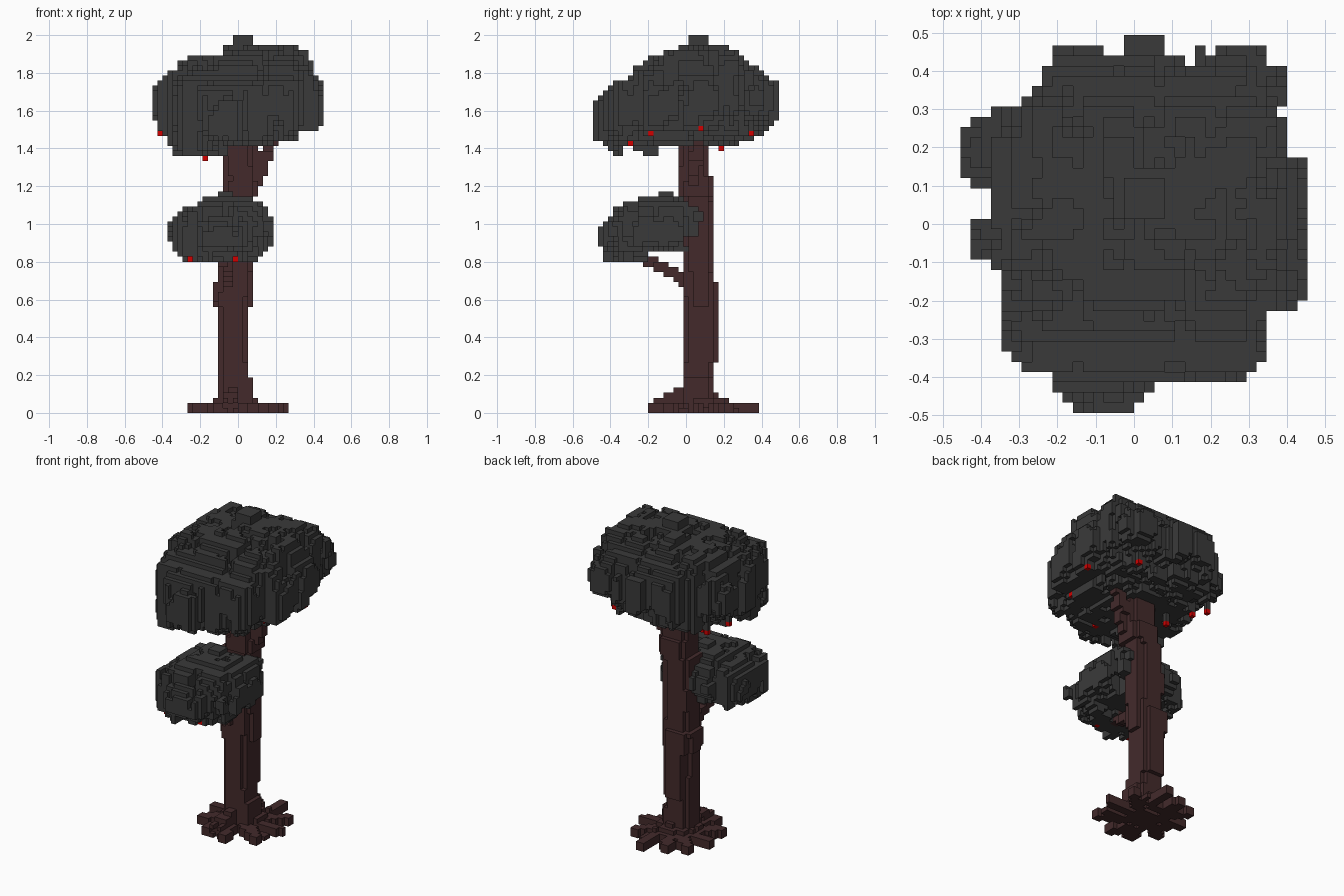
import bpy
import bmesh
from mathutils import Vector, noise

if "Cube" in bpy.data.objects:
    bpy.data.objects.remove(bpy.data.objects["Cube"], do_unlink=True)

V = 2 / 75  # edge length of one block


def material(name, rgb):
    m = bpy.data.materials.new(name)
    m.use_nodes = True
    m.diffuse_color = (*rgb, 1)
    bsdf = m.node_tree.nodes["Principled BSDF"]
    bsdf.inputs["Base Color"].default_value = (*rgb, 1)
    bsdf.inputs["Roughness"].default_value = 0.9
    return m


leaf = material("charcoal leaf", (0.042, 0.042, 0.042))
bark = material("dark red brown bark", (0.056, 0.023, 0.024))
red = material("berry red", (0.65, 0.0, 0.0))


# Block grid: block (i, j, k) is centred at ((i + .5)V, jV, (k + .5)V)
def centre(b):
    return Vector(((b[0] + 0.5) * V, b[1] * V, (b[2] + 0.5) * V))


def block(x, y, z):
    return (round(x / V - 0.5), round(y / V), max(0, round(z / V - 0.5)))


def all_blocks(z0, z1):
    for k in range(int(z0 / V), min(75, int(z1 / V) + 1)):
        for i in range(-17, 17):
            for j in range(-18, 19):
                yield (i, j, k)


SIDES = [((1, 0, 0), (0, 1, 0), (0, 0, 1)), ((0, 1, 0), (0, 0, 1), (1, 0, 0)),
         ((0, 0, 1), (1, 0, 0), (0, 1, 0))]


# Turn a set of blocks into a mesh holding only the outer faces
def build(name, blocks, mat):
    bm = bmesh.new()
    verts = {}
    for b in sorted(blocks):
        c = Vector(b)
        for n, u, w in SIDES:
            n, u, w = Vector(n), Vector(u), Vector(w)
            for s in (1, -1):
                if tuple(int(a) for a in c + n * s) in blocks:
                    continue
                ring = [(-1, -1), (1, -1), (1, 1), (-1, 1)][::s]
                face = []
                for p, q in ring:
                    g = c + (n * s + u * p + w * q) / 2
                    key = tuple(g)
                    if key not in verts:
                        verts[key] = bm.verts.new(((g.x + 0.5) * V, g.y * V, (g.z + 0.5) * V))
                    face.append(verts[key])
                bm.faces.new(face)
    mesh = bpy.data.meshes.new(name)
    bm.to_mesh(mesh)
    bm.free()
    mesh.materials.append(mat)
    ob = bpy.data.objects.new(name, mesh)
    bpy.context.collection.objects.link(ob)


def inside(poly, a, b):
    hit = False
    for (x1, y1), (x2, y2) in zip(poly, poly[1:] + poly[:1]):
        if (y1 > b) != (y2 > b) and a < x1 + (b - y1) * (x2 - x1) / (y2 - y1):
            hit = not hit
    return hit


# Bumpy dome (centre c, radii r, plan exponent e, slopes tilt) joined with clumps
# (x, y, z, radius), trimmed by outlines seen along each axis
def foliage(c, r, e, tilt, lump, clumps, top, front, side, z0, z1):
    out = set()
    for b in all_blocks(z0, z1):
        p = centre(b)
        if not (inside(front, p.x, p.z) and inside(side, p.y, p.z) and inside(top, p.x, p.y)):
            continue
        d = p - Vector(c)
        d.z -= tilt[0] * d.x + tilt[1] * d.y
        h = (abs(d.x / r[0]) ** e + abs(d.y / r[1]) ** e) ** (1 / e)
        bump = lump * (noise.noise(Vector((p.x * 11, p.y * 11, p.z * 5)))
                       + 0.5 * noise.noise(Vector((p.x * 22, p.y * 22, p.z * 8 + 5))))
        near = any((p.x - x) ** 2 + (p.y - y) ** 2 + (p.z - z) ** 2 < q * q
                   for x, y, z, q in clumps)
        if near or h ** 2.3 + abs(d.z / r[2]) ** 2 + bump < 1:
            out.add(b)
    # Drop loose blocks that touch no neighbour on most sides
    return {b for b in out if sum(tuple(int(t) + s * int(w) for t, w in zip(b, n)) in out
                                  for n, _, _ in SIDES for s in (1, -1)) > 1}


# Stamp blocks along a path of (x, y, z) points
def stroke(pts, r):
    out = set()
    for a, b in zip(pts, pts[1:]):
        a, b = Vector(a), Vector(b)
        for t in range(31):
            p = a.lerp(b, t / 30)
            out.add(block(*p))
            for ox in (-r, r):
                for oy in (-r, r):
                    for oz in (-r, r):
                        out.add(block(p.x + ox, p.y + oy, p.z + oz))
    return out


# Trunk: bands of (bottom z, top z, x min, x max, y min, y max)
trunk = set()
bands = [(0, .19, -.11, .08, -.015, .15), (.19, .27, -.11, .055, -.015, .15),
         (.27, .57, -.11, .055, -.015, .175), (.57, .70, -.135, .08, -.015, .175),
         (.70, 1.14, -.11, .08, -.015, .147), (1.14, 1.25, -.085, .11, -.04, .147),
         (1.25, 1.56, -.085, .11, -.045, .125)]
for z0, z1, xa, xb, ya, yb in bands:
    for b in all_blocks(z0, z1):
        p = centre(b)
        fx = abs((p.x - (xa + xb) / 2) / (xb - xa) * 2)
        fy = abs((p.y - (ya + yb) / 2) / (yb - ya) * 2)
        rough = 0.7 * noise.noise(Vector((p.x * 17, p.y * 17, p.z * 3)))
        if z0 <= p.z < z1 and max(fx, fy) <= 1 and fx ** 2.2 + fy ** 2.2 + rough < 1.12:
            trunk.add(b)

# Roots spread from the foot of the trunk, some with a side fork
roots = set()
for n, (x, y) in enumerate([(.24, .08), (.2, .24), (.06, .355), (-.08, .31), (-.19, .25),
                            (-.24, .11), (-.21, -.05), (-.1, -.14), (.03, -.175), (.19, -.09)]):
    a = Vector((-.02, .08, .1))
    e = Vector((x, y, .027))
    m = a.lerp(e, .5)
    m.z = .03
    across = (e - a).cross(Vector((0, 0, 1))).normalized()
    roots |= stroke([a, m + across * .02, e], .011)
    if n % 2:
        roots |= stroke([m + across * .02, a.lerp(e, .8) - across * .06 - Vector((0, 0, .03))], .004)
roots |= stroke([(-.02, .02, .1), (-.03, -.05, .08), (-.04, -.13, .04)], .02)
roots.add(block(.06, .21, .067))
roots -= trunk

# Branches reach into both leaf masses
branches = stroke([(.07, .05, 1.2), (.13, .05, 1.29), (.18, .06, 1.47)], .014)
branches |= stroke([(-.05, .02, .69), (-.05, -.08, .745), (-.09, -.26, .84)], .01)
branches -= trunk
wood = trunk | roots | branches

# Upper crown
top = [(-.455, .12), (-.455, .23), (-.4, .28), (-.32, .31), (-.24, .36), (-.24, .41),
       (-.19, .47), (-.08, .47), (-.08, .445), (-.03, .445), (-.03, .5), (.08, .5),
       (.08, .445), (.135, .47), (.345, .47), (.345, .41), (.4, .41), (.4, .31),
       (.375, .28), (.4, .28), (.4, .175), (.455, .17), (.455, -.14), (.43, -.225),
       (.345, -.225), (.345, -.36), (.29, -.41), (.08, -.41), (-.03, -.5), (-.16, -.5),
       (-.21, -.435), (-.21, -.385), (-.29, -.385), (-.345, -.33), (-.345, -.15),
       (-.375, -.09), (-.43, -.09), (-.43, .015), (-.375, .015), (-.375, .07), (-.43, .12)]
front = [(-.455, 1.57), (-.455, 1.71), (-.4, 1.76), (-.38, 1.81), (-.31, 1.82), (-.31, 1.87),
         (-.19, 1.9), (-.08, 1.9), (-.08, 1.94), (.29, 1.95), (.35, 1.92), (.4, 1.86),
         (.4, 1.79), (.455, 1.74), (.455, 1.57), (.43, 1.5), (.32, 1.49), (.32, 1.45),
         (.19, 1.45), (.19, 1.42), (-.05, 1.41), (-.05, 1.36), (-.37, 1.36), (-.37, 1.47),
         (-.43, 1.5)]
side = [(-.5, 1.44), (-.5, 1.61), (-.44, 1.7), (-.38, 1.76), (-.3, 1.77), (-.27, 1.83),
        (-.2, 1.88), (-.08, 1.92), (0, 1.95), (.2, 1.95), (.28, 1.9), (.33, 1.86),
        (.4, 1.81), (.45, 1.76), (.5, 1.74), (.5, 1.57), (.43, 1.5), (.35, 1.44),
        (.2, 1.41), (-.14, 1.41), (-.14, 1.35), (-.22, 1.35), (-.22, 1.38), (-.32, 1.41),
        (-.34, 1.36), (-.44, 1.36), (-.44, 1.44)]
clumps = [(-.24, -.34, 1.44, .09), (-.12, -.2, 1.43, .08), (-.31, -.18, 1.42, .08),
          (-.18, .1, 1.45, .09), (.1, -.32, 1.5, .1), (.29, .38, 1.67, .11), (-.4, .18, 1.64, .09),
          (.39, -.14, 1.62, .09), (-.25, -.29, 1.59, .12), (-.09, -.42, 1.53, .1),
          (.26, -.32, 1.61, .11), (-.15, .38, 1.66, .11), (.02, .42, 1.65, .1),
          (.39, .1, 1.65, .1), (-.37, -.04, 1.6, .08), (.24, .15, 1.85, .1),
          (-.22, .1, 1.79, .1), (-.05, -.15, 1.82, .1), (.33, .02, 1.78, .08)]
crown = foliage((0, 0, 1.65), (.46, .49, .285), 2.6, (.08, .13), .75, clumps, top, front, side,
                1.3, 2)
# Peak blocks, joined down into the crown
crown |= {(i, j, k) for i in range(-1, 3) for j in range(1, 5) for k in range(67, 75)}
crown |= {(i, j, k) for i in range(-2, 4) for j in range(1, 6) for k in range(67, 73)}
crown -= wood

# Lower leaf mass
front = [(-.375, .89), (-.375, 1.01), (-.33, 1.04), (-.29, 1.09), (-.21, 1.1), (-.19, 1.14),
         (-.11, 1.15), (-.1, 1.18), (-.05, 1.18), (0, 1.14), (.1, 1.13), (.15, 1.09), (.185, 1.02),
         (.185, .88), (.14, .86), (.1, .8), (-.34, .8), (-.35, .88)]
side = [(-.47, .87), (-.47, .96), (-.42, 1.02), (-.36, 1.1), (-.28, 1.13), (-.15, 1.15),
        (-.15, 1.18), (-.1, 1.18), (-.03, 1.14), (.05, 1.09), (.11, 1.04), (.11, .97),
        (.06, .92), (.04, .86), (-.2, .84), (-.21, .8), (-.44, .8), (-.44, .87)]
clumps = [(-.23, -.29, .88, .09), (-.05, -.32, .88, .09), (-.07, -.12, 1.1, .08),
          (.1, -.16, .96, .09), (-.3, -.18, .95, .08), (-.1, -.4, .92, .08), (0, .03, 1.01, .08)]
tuft = foliage((-.095, -.18, .97), (.285, .295, .19), 2, (0, .12), 1.0, clumps, top, front, side,
               .77, 1.2) - wood


# Berries hang on the underside: clear the leaves below them (and outward on the left half),
# then join them to the leaves above
def hang(blocks, spots):
    out = set()
    for s in spots:
        i, j, k = block(*s)
        blocks -= {(a, j, c) for a in range(i, 17 if s[0] > 0 else i + 1) for c in range(k + 1)}
        out.add((i, j, k))
        column = [b[2] for b in blocks if b[0] == i and b[1] == j]
        blocks |= {(i, j, c) for c in range(k + 1, min(column, default=k))}
    return out


berries = hang(crown, [(-.415, .155, 1.48), (-.29, .185, 1.4), (-.175, .075, 1.357),
                       (.05, -.3, 1.43), (.3, -.19, 1.48), (.41, .075, 1.51), (.25, .34, 1.48)])
berries |= hang(tuft, [(-.255, -.35, .815), (-.015, -.35, .815)])

build("trunk", trunk, bark)
build("roots", roots, bark)
build("branches", branches, bark)
build("upper_foliage", crown - wood, leaf)
build("lower_foliage", tuft - wood, leaf)
build("berries", berries, red)
